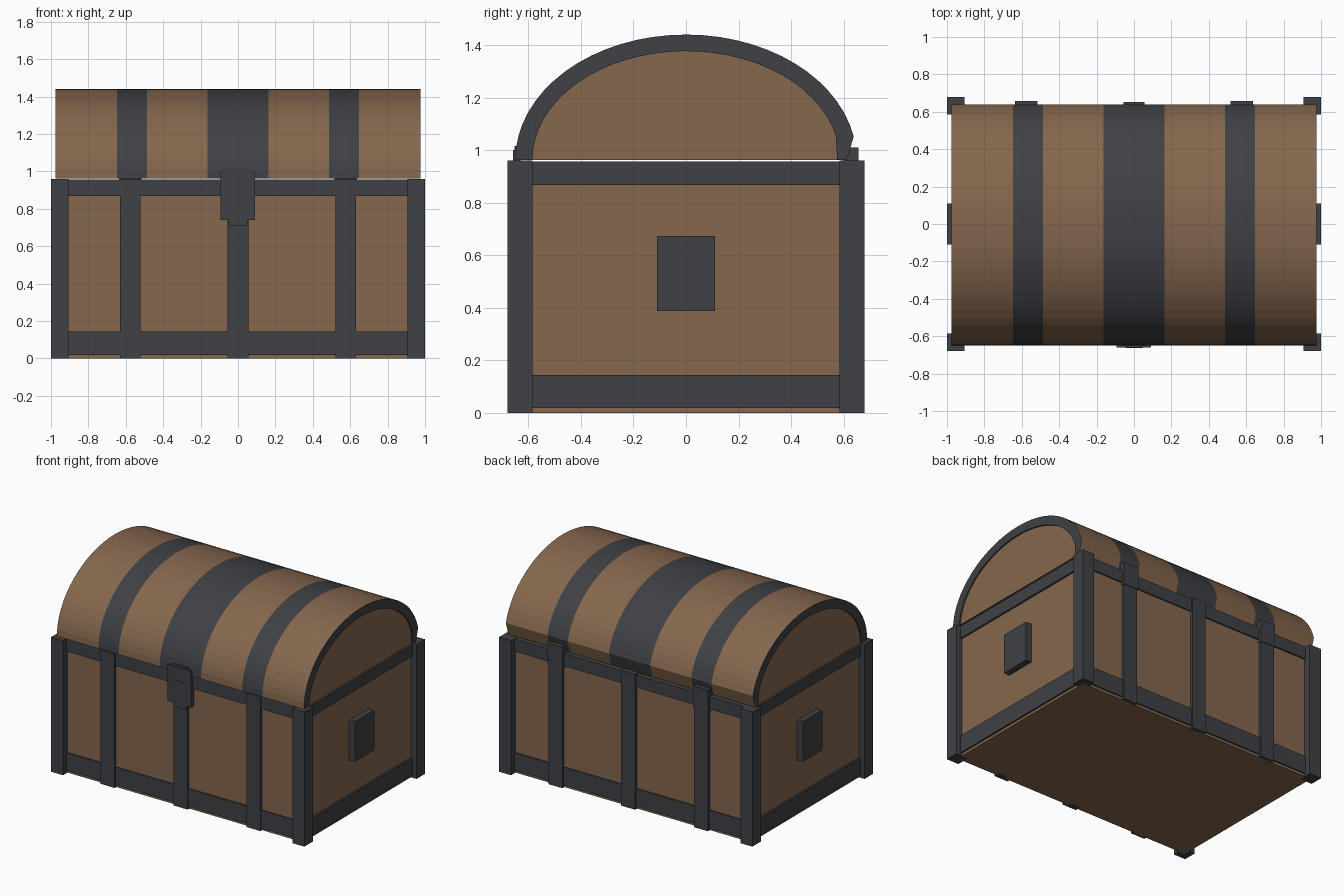
import bpy, bmesh, math

if "Cube" in bpy.data.objects:
    bpy.data.objects.remove(bpy.data.objects["Cube"])


def material(name, rgb):
    m = bpy.data.materials.new(name)
    m.diffuse_color = (*rgb, 1)
    m.use_nodes = True
    m.node_tree.nodes["Principled BSDF"].inputs["Base Color"].default_value = m.diffuse_color
    return m


WOOD = material("wood", (0.235, 0.135, 0.075))
IRON = material("iron", (0.05, 0.052, 0.06))


def finish(name, bm, mats):
    bmesh.ops.recalc_face_normals(bm, faces=bm.faces)
    me = bpy.data.meshes.new(name)
    bm.to_mesh(me)
    bm.free()
    for m in mats:
        me.materials.append(m)
    ob = bpy.data.objects.new(name, me)
    bpy.context.collection.objects.link(ob)
    return ob


def box(name, x, y, z, mat=IRON):
    """Box from (min, max) ranges on each axis."""
    bm = bmesh.new()
    bmesh.ops.create_cube(bm, size=1)
    for v in bm.verts:
        v.co = [r[0] if c < 0 else r[1] for c, r in zip(v.co, (x, y, z))]
    return finish(name, bm, [mat])


def span(a, b, s):
    return tuple(sorted((a * s, b * s)))


# Wooden body
box("body", (-0.955, 0.955), (-0.63, 0.63), (0, 0.95), WOOD)

# Corner posts
for sx in (-1, 1):
    for sy in (-1, 1):
        box("corner_post", span(0.905, 1.0, sx), span(0.585, 0.68, sy), (0, 0.96))

# Horizontal bands on all four sides
for s in (-1, 1):
    for label, z in (("bottom", (0.018, 0.145)), ("top", (0.868, 0.957))):
        box(label + "_long_band", (-0.92, 0.92), span(0.6, 0.64, s), z)
        box(label + "_end_band", span(0.93, 0.968, s), (-0.6, 0.6), z)

# Vertical straps, front and back
for x in (-0.575, 0, 0.575):
    box("front_strap", (x - 0.055, x + 0.055), (-0.648, -0.6), (0, 0.957))
    box("back_strap", (x - 0.055, x + 0.055), (0.6, 0.652), (0, 0.965))

# Handle plates on the ends
for s in (-1, 1):
    box("handle_plate", span(0.94, 1.0, s), (-0.11, 0.11), (0.388, 0.673))

# Lid: domed profile, tucked in at the lower back edge
def dome(a, h, back):
    t0 = math.asin(0.09 / h)
    pts = [(back, 0.962)]
    for i in range(31):
        t = t0 + (math.pi - t0) * i / 30
        pts.append((a * math.cos(t), 0.962 + h * math.sin(t)))
    return pts


outer, inner = dome(0.65, 0.478, 0.612), dome(0.585, 0.415, 0.575)
xs = [-0.975, -0.647, -0.487, -0.163, 0.163, 0.487, 0.647, 0.975]
bm = bmesh.new()
rings = [[bm.verts.new((x, y, z)) for y, z in outer] for x in xs]
n = len(outer)
for k in range(len(xs) - 1):
    for i in range(n):
        f = bm.faces.new((rings[k][i], rings[k][(i + 1) % n],
                          rings[k + 1][(i + 1) % n], rings[k + 1][i]))
        f.material_index = k % 2
# Iron rim and slightly recessed wooden panel at each end
for ring, x, xr in ((rings[0], -0.975, -0.965), (rings[-1], 0.975, 0.965)):
    rim = [bm.verts.new((x, y, z)) for y, z in inner]
    deep = [bm.verts.new((xr, y, z)) for y, z in inner]
    for i in range(n):
        j = (i + 1) % n
        for a, b in ((ring, rim), (rim, deep)):
            bm.faces.new((a[i], a[j], b[j], b[i])).material_index = 1
    bm.faces.new(deep)
finish("lid", bm, [WOOD, IRON])

# Lock: plate, raised centre, lower tongue and upper tip
box("lock_plate", (-0.094, 0.092), (-0.659, -0.63), (0.74, 1.0))
box("lock_centre", (-0.045, 0.045), (-0.664, -0.65), (0.815, 0.905))
box("lock_tongue", (-0.052, 0.052), (-0.657, -0.63), (0.712, 0.75))
box("lock_tip", (-0.068, 0.066), (-0.653, -0.62), (0.99, 1.015))

# Hinges at the back
for s in (-1, 1):
    box("hinge", (s * 0.575 - 0.06, s * 0.575 + 0.06), (0.6, 0.657), (0.85, 1.01))
